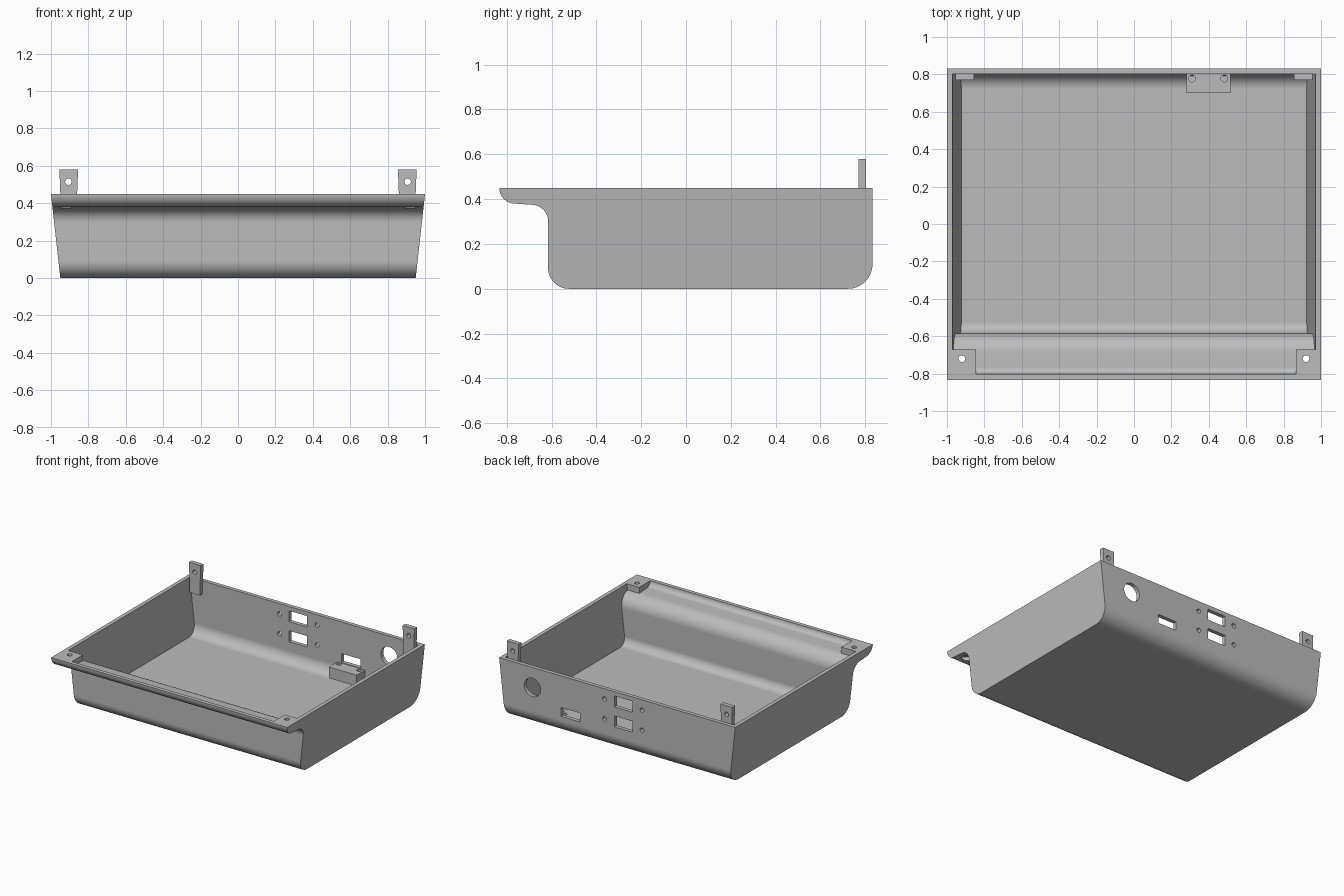
import bpy, bmesh, math
from mathutils import Vector, Matrix

if "Cube" in bpy.data.objects:
    bpy.data.objects.remove(bpy.data.objects["Cube"], do_unlink=True)

grey = bpy.data.materials.new("light_grey")
grey.use_nodes = True
COLOUR = (0.5, 0.5, 0.5, 1)
grey.diffuse_color = COLOUR
grey.node_tree.nodes["Principled BSDF"].inputs["Base Color"].default_value = COLOUR

WALL, RIM = 0.03, 0.45


def finish(name, bm):
    bmesh.ops.recalc_face_normals(bm, faces=bm.faces)
    mesh = bpy.data.meshes.new(name)
    bm.to_mesh(mesh)
    bm.free()
    mesh.materials.append(grey)
    obj = bpy.data.objects.new(name, mesh)
    bpy.context.collection.objects.link(obj)
    return obj


def loft(name, ring_a, ring_b):
    """Solid between two matching outlines."""
    bm = bmesh.new()
    a = [bm.verts.new(p) for p in ring_a]
    b = [bm.verts.new(p) for p in ring_b]
    bm.faces.new(a)
    bm.faces.new(b)
    for i in range(len(a)):
        j = (i + 1) % len(a)
        bm.faces.new((a[i], a[j], b[j], b[i]))
    return finish(name, bm)


def box(name, x, y, z):
    corners = [(x[0], y[0]), (x[1], y[0]), (x[1], y[1]), (x[0], y[1])]
    return loft(name, [(*c, z[0]) for c in corners], [(*c, z[1]) for c in corners])


def rod(centre, radius, length, axis):
    bm = bmesh.new()
    matrix = Matrix.Translation(centre)
    if axis == "Y":
        matrix = matrix @ Matrix.Rotation(math.pi / 2, 4, "X")
    bmesh.ops.create_cone(bm, cap_ends=True, segments=32, radius1=radius,
                          radius2=radius, depth=length, matrix=matrix)
    return finish("hole_cutter", bm)


def activate(obj):
    bpy.ops.object.select_all(action="DESELECT")
    obj.select_set(True)
    bpy.context.view_layer.objects.active = obj


def cut(obj, cutter):
    mod = obj.modifiers.new("cut", "BOOLEAN")
    mod.operation, mod.solver, mod.object = "DIFFERENCE", "EXACT", cutter
    activate(obj)
    bpy.ops.object.modifier_apply(modifier=mod.name)
    bpy.data.objects.remove(cutter, do_unlink=True)


def smooth(obj):
    activate(obj)
    bpy.ops.object.shade_smooth_by_angle(angle=math.radians(30))
    obj.modifiers.new("even_normals", "WEIGHTED_NORMAL").keep_sharp = True


def arc(y, z, r, start, end, steps=14):
    angles = [math.radians(start + (end - start) * i / steps) for i in range(steps + 1)]
    return [(y + r * math.cos(t), z + r * math.sin(t)) for t in angles]


def tray_solid(name, inset, top):
    """Side profile with front lip, drawn across the tapered width."""
    pts = [(-0.833 + inset, top)] if top > RIM else []
    pts += arc(-0.763, RIM, 0.07 - inset, 180, 270)
    pts += arc(-0.69, 0.30, 0.075 + inset, 90, 0)
    pts += arc(-0.523, 0.092, 0.092 - inset, 180, 270)
    pts += arc(0.722, 0.11, 0.11 - inset, 270, 360)
    pts.append((0.832 - inset, top))

    def side(s):
        return [(s * (0.95 + z / 9 - inset), y, z) for y, z in pts]
    return loft(name, side(-1), side(1))


# Tray shell, keeping solid screw corners in the front lip
tray = tray_solid("tray", 0, RIM)
cavity = tray_solid("cavity_cutter", WALL, 0.5)
cut(cavity, box("corner_keep", (-1.2, -0.845), (-1, -0.67), (0.3, 0.6)))
cut(cavity, box("corner_keep", (0.865, 1.2), (-1, -0.67), (0.3, 0.6)))
cut(tray, cavity)

# Lip screw holes with wider recesses underneath
for s in (-1, 1):
    cut(tray, rod((s * 0.92, -0.72, 0.42), 0.018, 0.2, "Z"))
    cut(tray, rod((s * 0.92, -0.72, 0.36), 0.035, 0.09, "Z"))

# Back wall: two ports with screw holes, a low slot and a round opening
for z in (0.375, 0.222):
    cut(tray, box("port_cutter", (-0.13, 0.025), (0.75, 0.9), (z - 0.042, z + 0.042)))
    for x in (-0.21, 0.108):
        cut(tray, rod((x, 0.82, z - 0.004), 0.017, 0.15, "Y"))
cut(tray, box("slot_cutter", (0.315, 0.475), (0.75, 0.9), (0.14, 0.208)))
cut(tray, rod((0.718, 0.82, 0.297), 0.07, 0.15, "Y"))
smooth(tray)

# Rear mounting tabs
outline = [(0.855, 0.58), (0.955, 0.58), (0.95, RIM), (0.95, 0.35), (0.862, 0.35), (0.86, RIM)]
for s, label in ((1, "left"), (-1, "right")):
    tab = loft(label + "_mounting_tab",
               [(s * x, 0.77, z) for x, z in outline],
               [(s * x, 0.804, z) for x, z in outline])
    cut(tab, rod((s * 0.907, 0.79, 0.515), 0.017, 0.2, "Y"))
    smooth(tab)

# Support block under the slot
block = box("support_block", (0.28, 0.515), (0.70, 0.804), (0.05, 0.135))
for x in (0.31, 0.483):
    cut(block, rod((x, 0.778, 0.12), 0.018, 0.1, "Z"))
smooth(block)
